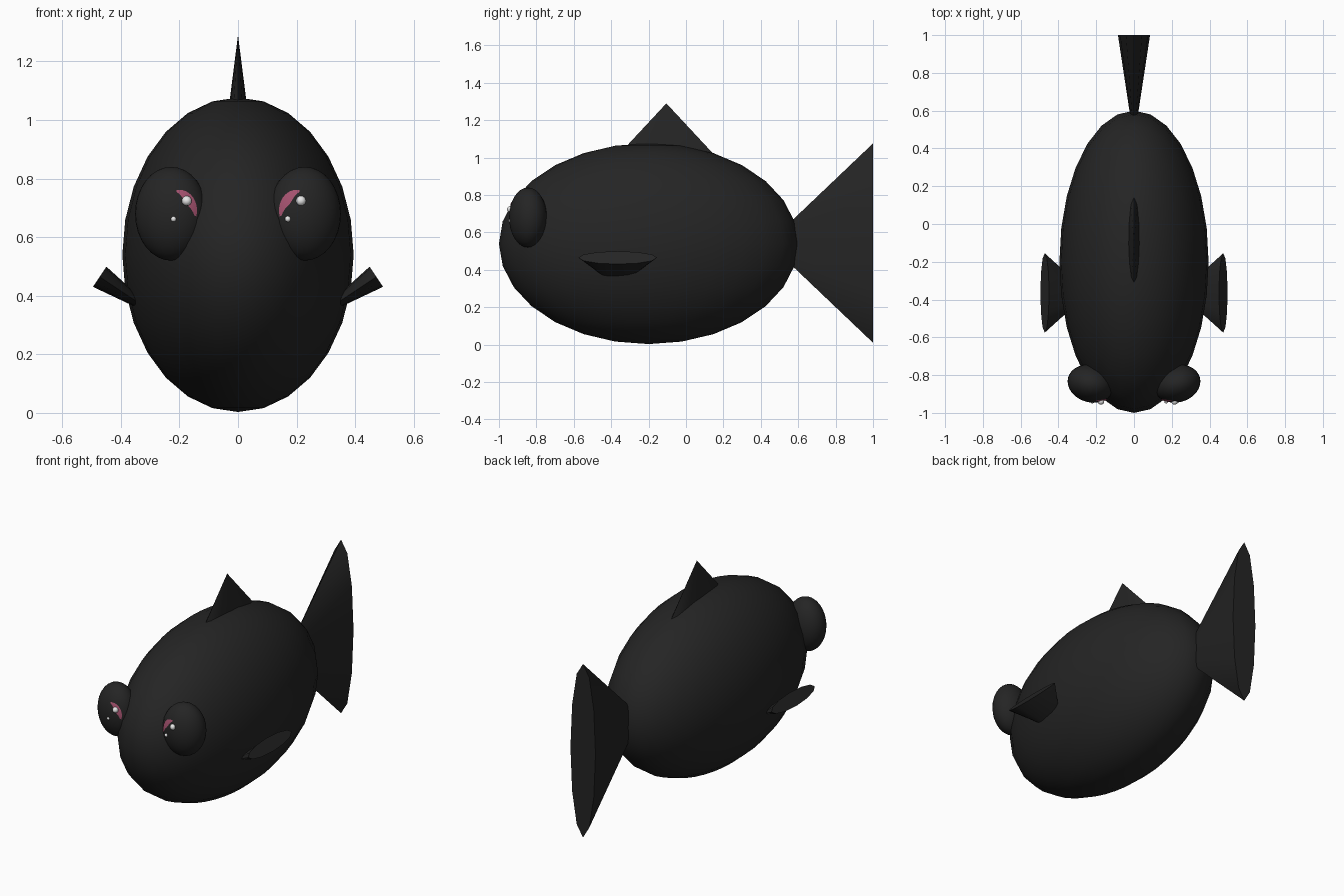
import bpy
import bmesh
import math
from mathutils import Matrix, Vector

cube = bpy.data.objects.get("Cube")
if cube:
    bpy.data.objects.remove(cube, do_unlink=True)


def material(name, rgb):
    m = bpy.data.materials.new(name)
    m.use_nodes = True
    m.diffuse_color = (*rgb, 1)
    bsdf = next(n for n in m.node_tree.nodes if n.type == "BSDF_PRINCIPLED")
    bsdf.inputs["Base Color"].default_value = (*rgb, 1)
    return m


BLACK = material("black", (0.018, 0.018, 0.018))
PINK = material("pink", (0.38, 0.085, 0.16))
WHITE = material("white", (0.8, 0.8, 0.8))


def finish(name, bm, matrix, mat):
    """Turn a bmesh into a smooth object with the placement baked in."""
    bm.transform(matrix)
    bmesh.ops.recalc_face_normals(bm, faces=bm.faces)
    mesh = bpy.data.meshes.new(name)
    bm.to_mesh(mesh)
    bm.free()
    mesh.materials.append(mat)
    obj = bpy.data.objects.new(name, mesh)
    bpy.context.collection.objects.link(obj)
    bpy.ops.object.select_all(action="DESELECT")
    obj.select_set(True)
    bpy.context.view_layer.objects.active = obj
    bpy.ops.object.shade_smooth_by_angle(angle=math.radians(35))
    return obj


def ellipsoid(name, matrix, mat, segments=28):
    bm = bmesh.new()
    bmesh.ops.create_uvsphere(bm, u_segments=segments, v_segments=segments // 2, radius=1)
    return finish(name, bm, matrix, mat)


def fin(name, apex, base, wide_axis, wide, thin):
    """Flattened cone from an apex to the centre of its elliptical base."""
    apex, base, side = Vector(apex), Vector(base), Vector(wide_axis)
    axis = (apex - base).normalized()
    bm = bmesh.new()
    bmesh.ops.create_cone(bm, cap_ends=True, segments=12, radius1=1, radius2=0,
                          depth=(apex - base).length)
    bmesh.ops.scale(bm, vec=(wide, thin, 1), verts=bm.verts)
    rot = Matrix((side, axis.cross(side), axis)).transposed().to_4x4()
    return finish(name, bm, Matrix.Translation((apex + base) / 2) @ rot, BLACK)


def placed(center, radii, turn=0):
    return (Matrix.Translation(center) @ Matrix.Rotation(turn, 4, "Z")
            @ Matrix.Diagonal((*radii, 1)))


def iris(name, matrix, s):
    """Thin crescent lying on the unit sphere of the eye."""
    bm = bmesh.new()
    rows, steps = [], 14
    for i in range(steps + 1):
        t = i / steps
        a = math.radians(80 + 115 * t)
        width = 0.04 + 0.16 * math.sin(math.pi * t)
        row = []
        for k in range(4):
            r = 0.44 - width * k / 3
            x, z = -0.39 + r * math.cos(a), 0.06 + r * math.sin(a)
            y = -math.sqrt(max(0.0, 1 - x * x - z * z))
            row.append(bm.verts.new(Vector((s * x, y, z)) * 1.025))
        rows.append(row)
    for r0, r1 in zip(rows, rows[1:]):
        for k in range(3):
            quad = (r0[k], r0[k + 1], r1[k + 1], r1[k])
            bm.faces.new(quad if s > 0 else quad[::-1])
    obj = finish(name, bm, matrix, PINK)
    # Face the crescent forward
    if sum(p.normal.y for p in obj.data.polygons) > 0:
        obj.data.flip_normals()


# Body
ellipsoid("body", placed((0, -0.2, 0.54), (0.395, 0.8, 0.537)), BLACK)

# Tail and back fin
fin("tail_fin", (0, 0.44, 0.543), (0, 1, 0.543), (0, 0, 1), 0.533, 0.085)
fin("dorsal_fin", (0, -0.105, 1.29), (0, -0.105, 1.0), (0, 1, 0), 0.27, 0.037)

# Paired fins and eyes
for s, side in ((1, "left"), (-1, "right")):
    fin(f"{side}_side_fin", (s * 0.24, -0.365, 0.31), (s * 0.4725, -0.365, 0.465),
        (0, 1, 0), 0.21, 0.0415)
    eye = placed((s * 0.228, -0.845, 0.68), (0.125, 0.099, 0.16), s * math.radians(15))
    ellipsoid(f"{side}_eye", eye, BLACK, 32)
    iris(f"{side}_iris", eye, s)
    # Highlights sit on the same side of both eyes
    shift = 0.02 + s * 0.195
    for label, dx, z, r in (("large", 0, 0.724, 0.017), ("small", -0.045, 0.662, 0.01)):
        ellipsoid(f"{side}_{label}_highlight", placed((shift + dx, -0.94, z), (r, r, r)),
                  WHITE, 16)
